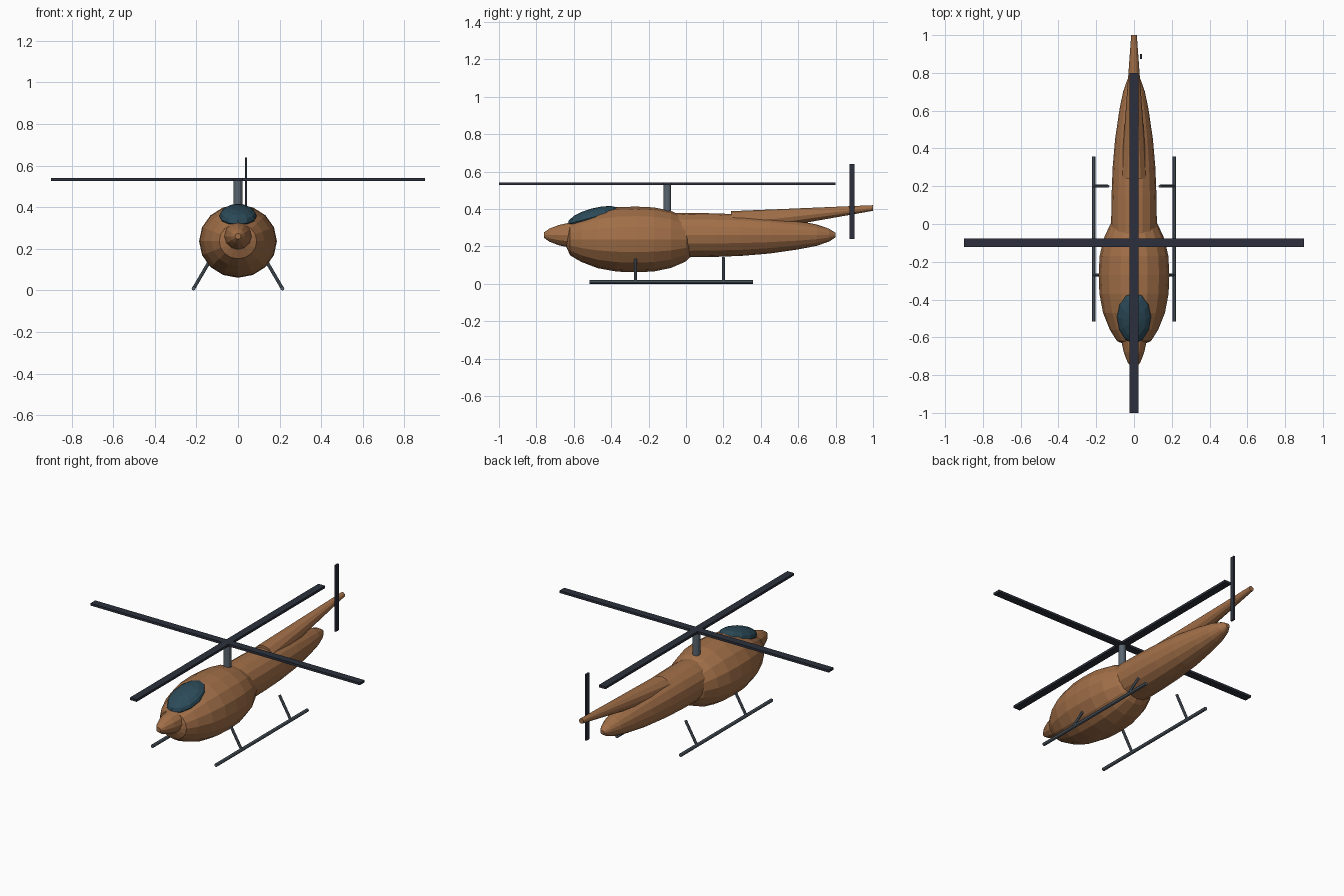
import bpy, bmesh, math
from mathutils import Vector, Matrix

if "Cube" in bpy.data.objects:
    bpy.data.objects.remove(bpy.data.objects["Cube"])


def material(name, color):
    m = bpy.data.materials.new(name)
    m.diffuse_color = (*color, 1)
    m.use_nodes = True
    m.node_tree.nodes["Principled BSDF"].inputs["Base Color"].default_value = m.diffuse_color
    return m


BROWN = material("brown_paint", (0.36, 0.16, 0.065))
GLASS = material("dark_glass", (0.025, 0.07, 0.10))
BLADE = material("blade_dark", (0.025, 0.03, 0.045))
METAL = material("grey_metal", (0.10, 0.13, 0.16))


def finish(name, bm, mat):
    bmesh.ops.recalc_face_normals(bm, faces=bm.faces)
    me = bpy.data.meshes.new(name)
    bm.to_mesh(me)
    bm.free()
    ob = bpy.data.objects.new(name, me)
    me.materials.append(mat)
    bpy.context.collection.objects.link(ob)
    return ob


def loft(name, stations, sides, mat):
    """Rings along y: each station is (y, centre z, half width, half height)."""
    bm = bmesh.new()
    rings = []
    for y, z, rx, rz in stations:
        rings.append([bm.verts.new((rx * math.cos(a), y, z + rz * math.sin(a)))
                      for a in (2 * math.pi * i / sides for i in range(sides))])
    for a, b in zip(rings, rings[1:]):
        for i in range(sides):
            j = (i + 1) % sides
            bm.faces.new((a[i], a[j], b[j], b[i]))
    bm.faces.new(rings[0])
    bm.faces.new(rings[-1])
    return finish(name, bm, mat)


def box(name, centre, size, mat):
    bm = bmesh.new()
    bmesh.ops.create_cube(bm, size=1, matrix=Matrix.Translation(centre) @ Matrix.Diagonal((*size, 1)))
    return finish(name, bm, mat)


def rod(name, p, q, r, mat, sides=8):
    p, q = Vector(p), Vector(q)
    bm = bmesh.new()
    rot = (q - p).to_track_quat('Z', 'Y').to_matrix().to_4x4()
    bmesh.ops.create_cone(bm, cap_ends=True, segments=sides, radius1=r, radius2=r,
                          depth=(q - p).length, matrix=Matrix.Translation((p + q) / 2) @ rot)
    return finish(name, bm, mat)


# Cabin: faceted egg
cabin = [(-0.645, 0.03), (-0.62, 0.09), (-0.56, 0.128), (-0.47, 0.164), (-0.37, 0.183),
         (-0.27, 0.187), (-0.17, 0.182), (-0.08, 0.162), (0.0, 0.125), (0.06, 0.06)]
loft("cabin", [(y, 0.237, r, r * 0.94) for y, r in cabin], 16, BROWN)

# Nose
nose = [(-0.76, 0.014), (-0.73, 0.035), (-0.68, 0.054), (-0.62, 0.067), (-0.55, 0.067)]
loft("nose", [(y, 0.26, r, r) for y, r in nose], 12, BROWN)

# Rear fuselage
rear = [(-0.1, 0.118), (0.0, 0.121), (0.15, 0.119), (0.3, 0.113), (0.45, 0.100),
        (0.6, 0.078), (0.7, 0.058), (0.765, 0.035), (0.8, 0.012)]
loft("rear_fuselage", [(y, 0.26, r, r * 0.98) for y, r in rear], 16, BROWN)

# Tapered tail boom
loft("tail_boom", [(0.24, 0.322, 0.07, 0.066), (1.0, 0.405, 0.015, 0.015)], 12, BROWN)

# Canopy glass, tilted down to the front
bm = bmesh.new()
bmesh.ops.create_uvsphere(bm, u_segments=12, v_segments=8, radius=1,
                          matrix=Matrix.Translation((0, -0.492, 0.357)) @
                          Matrix.Rotation(math.radians(15), 4, 'X') @
                          Matrix.Diagonal((0.09, 0.145, 0.047, 1)))
finish("canopy", bm, GLASS)

# Main rotor
rod("rotor_mast", (0, -0.1, 0.36), (0, -0.1, 0.535), 0.021, METAL, 12)
box("rotor_blade_cross", (0, -0.1, 0.534), (1.8, 0.045, 0.014), BLADE)
box("rotor_blade_long", (0, -0.1, 0.534), (0.045, 1.8, 0.014), BLADE)

# Tail rotor
box("tail_rotor", (0.038, 0.887, 0.44), (0.011, 0.028, 0.4), BLADE)

# Landing skids and struts
for s, side in ((-1, "left"), (1, "right")):
    rod(f"skid_{side}", (s * 0.213, -0.515, 0.01), (s * 0.213, 0.358, 0.01), 0.01, METAL)
    for y, end in ((-0.27, "front"), (0.2, "rear")):
        rod(f"strut_{side}_{end}", (s * 0.213, y, 0.01), (s * 0.137, y, 0.14), 0.008, METAL)
